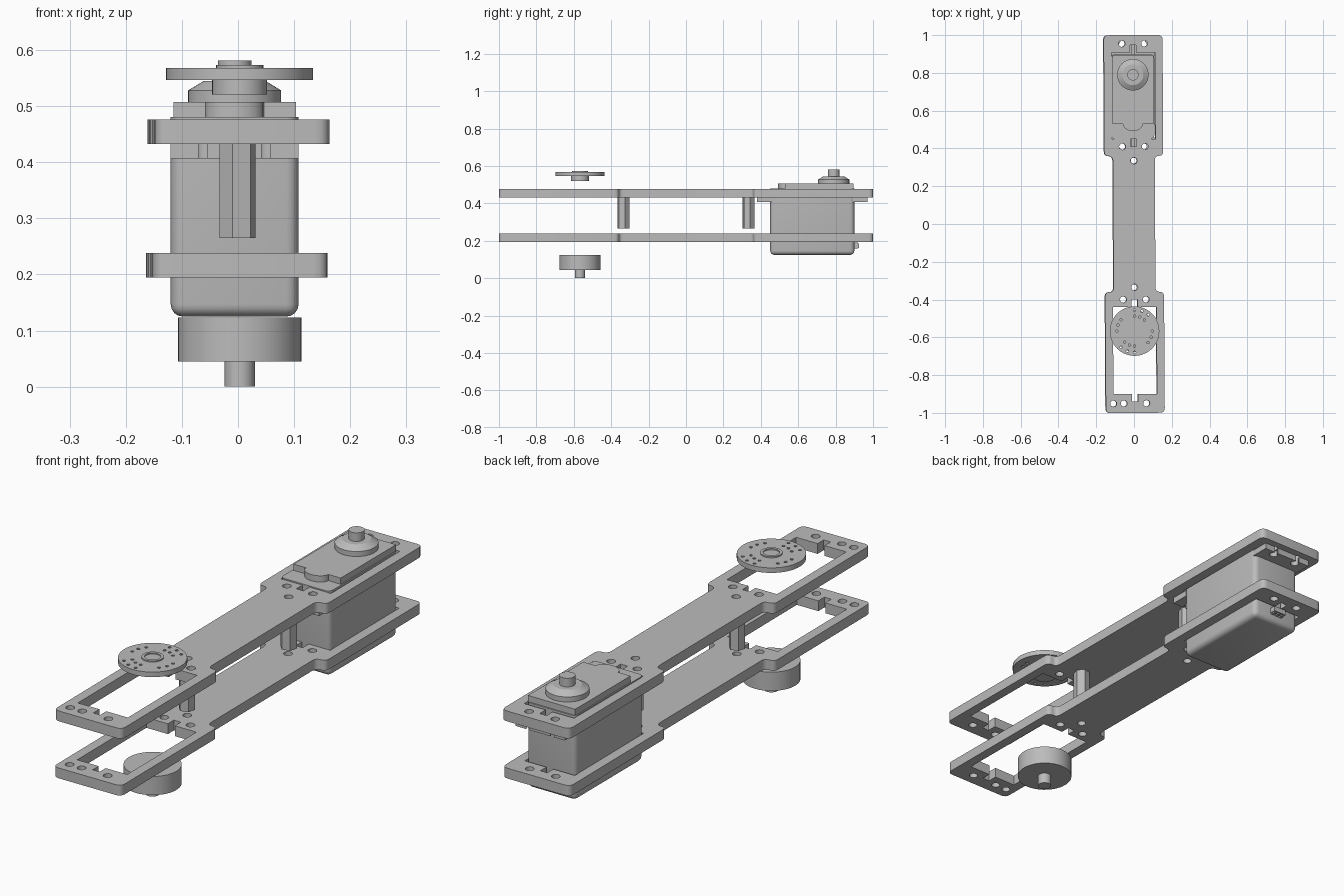
import bpy, bmesh
from math import sin, cos, radians, pi
from mathutils import Vector

cube = bpy.data.objects.get("Cube")
if cube:
    bpy.data.objects.remove(cube, do_unlink=True)

grey = bpy.data.materials.new("plain grey")
grey.use_nodes = True
GREY = (0.5, 0.5, 0.5, 1)
grey.diffuse_color = GREY
grey.node_tree.nodes["Principled BSDF"].inputs["Base Color"].default_value = GREY


def add(name, bm, smooth=True):
    bmesh.ops.remove_doubles(bm, verts=bm.verts, dist=0.0001)
    bmesh.ops.recalc_face_normals(bm, faces=bm.faces)
    me = bpy.data.meshes.new(name)
    bm.to_mesh(me)
    bm.free()
    me.materials.append(grey)
    ob = bpy.data.objects.new(name, me)
    bpy.context.collection.objects.link(ob)
    if smooth:
        bpy.ops.object.select_all(action='DESELECT')
        ob.select_set(True)
        bpy.context.view_layer.objects.active = ob
        bpy.ops.object.shade_smooth_by_angle(angle=radians(30))
    return ob


def ring(x, y, r, n=20, turn=0):
    return [(x + r * cos(turn + 2 * pi * i / n), y + r * sin(turn + 2 * pi * i / n)) for i in range(n)]


def fillet(points, r, steps=5):
    """Round every corner of a closed outline."""
    out, n = [], len(points)
    for i in range(n):
        a, p, b = (Vector(points[(i + k) % n]) for k in (-1, 0, 1))
        s = p + (a - p).normalized() * min(r, (a - p).length * 0.49)
        e = p + (b - p).normalized() * min(r, (b - p).length * 0.49)
        for k in range(steps):
            t = k / (steps - 1)
            out.append(tuple(s * (1 - t) ** 2 + p * 2 * t * (1 - t) + e * t * t))
    return out


def slab(name, loops, z0, z1, smooth=True):
    """Flat part from an outer outline and any number of hole outlines."""
    cu = bpy.data.curves.new(name, 'CURVE')
    cu.dimensions = '2D'
    cu.fill_mode = 'BOTH'
    cu.extrude = (z1 - z0) / 2
    for pts in loops:
        sp = cu.splines.new('POLY')
        sp.points.add(len(pts) - 1)
        for q, (x, y) in zip(sp.points, pts):
            q.co = (x, y, 0, 1)
        sp.use_cyclic_u = True
    tmp = bpy.data.objects.new(name, cu)
    bpy.context.collection.objects.link(tmp)
    deps = bpy.context.evaluated_depsgraph_get()
    me = bpy.data.meshes.new_from_object(tmp.evaluated_get(deps))
    bm = bmesh.new()
    bm.from_mesh(me)
    bpy.data.objects.remove(tmp)
    bpy.data.curves.remove(cu)
    bpy.data.meshes.remove(me)
    bmesh.ops.translate(bm, verts=bm.verts, vec=(0, 0, (z0 + z1) / 2))
    return add(name, bm, smooth)


def lathe(name, x, y, profile, n=48):
    """Turned solid from (radius, height) points, capped at both ends."""
    bm = bmesh.new()
    rows = [[bm.verts.new((px, py, z)) for px, py in ring(x, y, r, n)] for r, z in profile]
    for lo, hi in zip(rows, rows[1:]):
        for i in range(n):
            j = (i + 1) % n
            bm.faces.new((lo[i], lo[j], hi[j], hi[i]))
    bm.faces.new(rows[0][::-1])
    bm.faces.new(rows[-1])
    return add(name, bm)


def box(name, lo, hi, bevel=0.0):
    lo, hi = Vector(lo), Vector(hi)
    bm = bmesh.new()
    bmesh.ops.create_cube(bm, size=1)
    for v in bm.verts:
        v.co = [(lo[k] + hi[k]) / 2 + v.co[k] * (hi[k] - lo[k]) for k in range(3)]
    if bevel:
        # keep the top rim sharp
        edges = [e for e in bm.edges if min(v.co.z for v in e.verts) < hi.z - 0.001]
        bmesh.ops.bevel(bm, geom=edges, offset=bevel, segments=4, profile=0.5, affect='EDGES')
    return add(name, bm)


def window(y0, y1, x0, x1, tab=0.04, w=0.016):
    """Rectangular opening with a small notch at each end."""
    return [(x0, y0), (-w, y0), (-w, y0 - tab), (w, y0 - tab), (w, y0),
            (x1, y0), (x1, y1), (w, y1), (w, y1 + tab), (-w, y1 + tab), (-w, y1), (x0, y1)]


# Two matching frame plates
W, N, S = 0.156, 0.111, 0.36
quarter = [(W, 1), (W, S), (N, S)]
right = quarter + [(x, -y) for x, y in quarter[::-1]]
outline = fillet(right + [(-x, y) for x, y in right[::-1]], 0.025)
spots = [(s * 0.06, y) for s in (-1, 1) for y in (-0.4, 0.41, 0.955)]
spots += [(0, 0.335), (0, -0.335), (-0.06, -0.95), (0.06, -0.95), (-0.115, -0.95)]
holes = [ring(x, y, 0.017) for x, y in spots]
openings = [window(-0.9, -0.44, -0.115, 0.115), window(0.45, 0.908, -0.115, 0.115)]
for name, z, x in (("upper_plate", 0.433, 0.001), ("lower_plate", 0.195, -0.002)):
    plate = slab(name, [outline] + openings + holes, z, z + 0.043)
    plate.rotation_euler.z = 0.006
    plate.location.x = x

# Hexagonal standoffs, bored through
for name, y in (("front_standoff", -0.335), ("back_standoff", 0.335)):
    slab(name, [ring(-0.001, y, 0.033, 6, 0.25), ring(-0.001, y, 0.016, 16)], 0.265, 0.433)

# Servo motor body
CX, SY = -0.006, 0.79
box("servo_body", (CX - 0.114, 0.45, 0.125), (CX + 0.114, 0.9, 0.481), 0.022)


# Servo mounting ears with open screw slots
def slot(x, y_edge, y_in):
    d = 1 if y_edge > y_in else -1
    arc = [(x - 0.018 * cos(pi * i / 8), y_in - d * 0.018 * sin(pi * i / 8)) for i in range(9)]
    return [(x - 0.008, y_edge), (x - 0.008, y_in + d * 0.016)] + arc + \
           [(x + 0.008, y_in + d * 0.016), (x + 0.008, y_edge)]


for name, y_edge, y_in, y_body in (("front_ear", 0.38, 0.41, 0.46), ("back_ear", 0.97, 0.952, 0.89)):
    ear = [(CX - 0.114, y_body), (CX - 0.114, y_edge)]
    ear += slot(CX - 0.056, y_edge, y_in) + slot(CX + 0.056, y_edge, y_in)
    ear += [(CX + 0.114, y_edge), (CX + 0.114, y_body)]
    slab(name, [ear], 0.407, 0.4325)
    # Stiffening rib above each ear
    a, b = sorted((y_body, y_in))
    box(name + "_rib", (CX - 0.008, a, 0.432), (CX + 0.008, b, 0.455))

# Raised gear cover with a rounded nose
nose = [(CX + 0.052 * cos(pi + pi * i / 12), 0.53 - 0.038 * sin(pi * i / 12)) for i in range(13)]
slab("gear_cover", [[(CX - 0.109, 0.895), (CX - 0.109, 0.53)] + nose +
                    [(CX + 0.109, 0.53), (CX + 0.109, 0.895)]], 0.48, 0.507)

# Output collar and shaft
lathe("output_collar", CX, SY, [(0.083, 0.5), (0.083, 0.528), (0.055, 0.545), (0.03, 0.545), (0.03, 0.581)])

# Cable exit on the back
box("cable_exit", (CX - 0.03, 0.89, 0.163), (CX + 0.03, 0.926, 0.185))
for i in (-1, 0, 1):
    box("cable_exit_rib", (CX + i * 0.02 - 0.006, 0.89, 0.158), (CX + i * 0.02 + 0.006, 0.92, 0.19))

# Drilled horn disc
HX, HY = 0.003, -0.567
drill = []
for half in (0, 180):
    for r, angles in ((0.112, (90, 70, 50)), (0.079, (90, 70, 48)), (0.094, (0, -20, -40))):
        for a in angles:
            t = radians(a + half)
            drill.append(ring(HX + r * cos(t), HY + r * sin(t), 0.0065, 10))
slab("horn_disc", [ring(HX, HY, 0.131, 64)] + drill, 0.547, 0.568)
slab("horn_ring", [ring(HX, HY, 0.042, 32), ring(HX, HY, 0.031, 32)], 0.567, 0.573)
lathe("horn_hub", HX, HY, [(0.049, 0.521), (0.049, 0.548)])

# Idler wheel with its stub shaft
lathe("idler_wheel", HX, HY, [(0.027, 0), (0.027, 0.045), (0.11, 0.045), (0.11, 0.123)])
